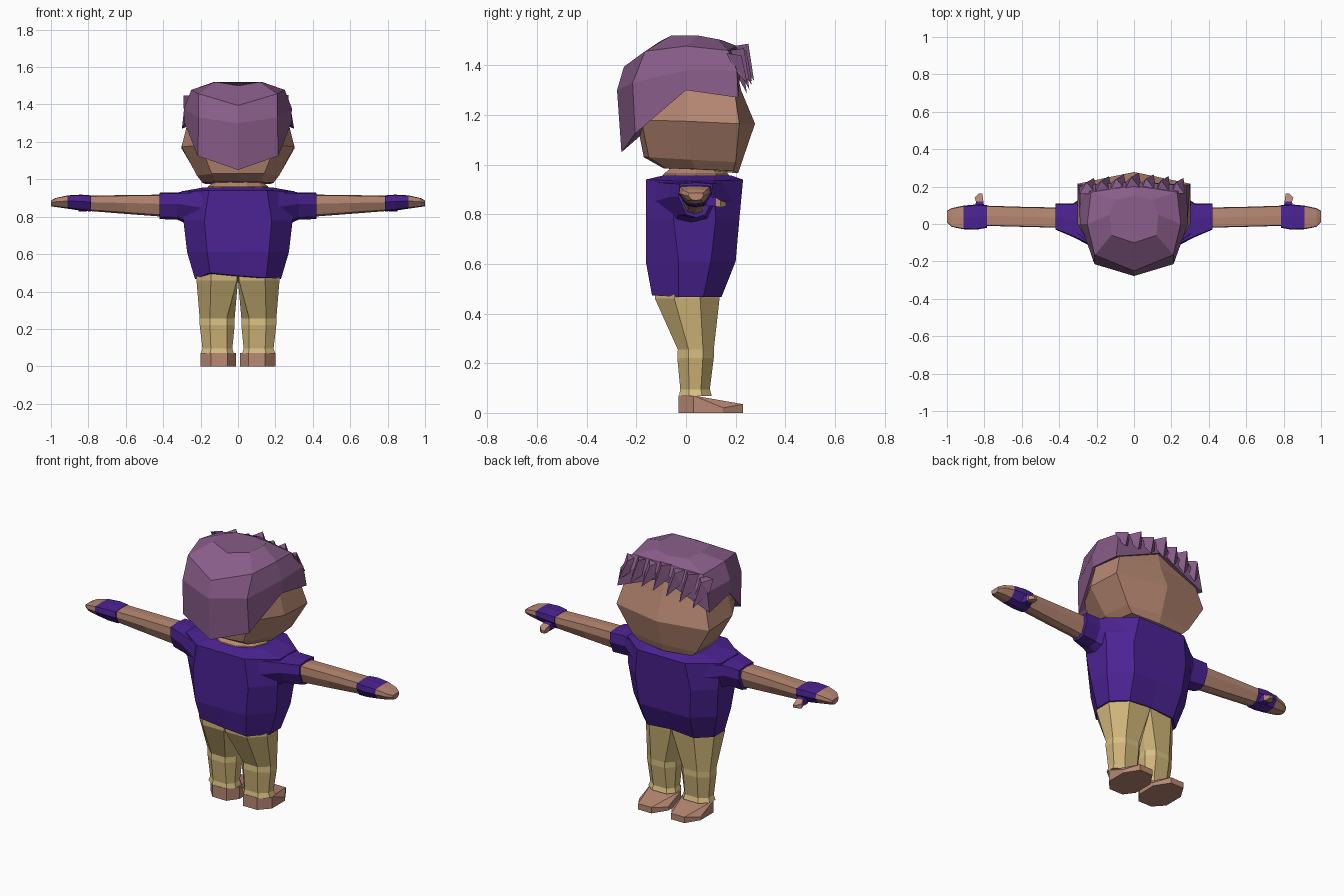
import bpy, bmesh, math


def material(name, r, g, b):
    m = bpy.data.materials.new(name)
    lin = [((c / 255 + 0.055) / 1.055) ** 2.4 for c in (r, g, b)]
    m.diffuse_color = (*lin, 1)
    return m


SKIN = material("skin", 184, 136, 115)
SHIRT = material("purple_cloth", 76, 35, 148)
HAIR = material("mauve_hair", 137, 93, 137)
TAN = material("tan_trousers", 206, 180, 120)
BAND = material("light_tan_band", 216, 192, 132)


def finish(name, bm, mats, mirror=False):
    bmesh.ops.recalc_face_normals(bm, faces=bm.faces[:])
    mesh = bpy.data.meshes.new(name)
    bm.to_mesh(mesh)
    bm.free()
    ob = bpy.data.objects.new(name, mesh)
    bpy.context.collection.objects.link(ob)
    for m in mats:
        mesh.materials.append(m)
    if mirror:
        ob.modifiers.new("mirror", 'MIRROR').use_mirror_merge = False
    return ob


def loft(name, rings, mats, strip=None, mirror=False, top=None):
    """Skin closed rings of points; strip gives a material index per band,
    top optionally splits the last cap into smaller faces."""
    bm = bmesh.new()
    vs = [[bm.verts.new(p) for p in r] for r in rings]
    n = len(rings[0])
    for i in range(len(rings) - 1):
        for j in range(n):
            k = (j + 1) % n
            f = bm.faces.new((vs[i][j], vs[i][k], vs[i + 1][k], vs[i + 1][j]))
            f.material_index = strip[i] if strip else 0
    bm.faces.new(vs[0][::-1]).material_index = strip[0] if strip else 0
    for face in top or [range(n)]:
        f = bm.faces.new([vs[-1][j] for j in face])
        f.material_index = strip[-1] if strip else 0
    return finish(name, bm, mats, mirror)


def both(half):
    """Complete a half ring whose first and last points lie on x = 0."""
    return half + [(-x, y, z) for x, y, z in half[-2:0:-1]]


# shirt: back corner, side pair and front corner at each height
def shirt_ring(z, xa, xm, yb, y1, y2, yf, dz=(0, 0, 0, 0, 0, 0)):
    p = [(0, yb), (xa, yb), (xm, y1), (xm, y2), (xa, yf), (0, yf)]
    return both([(x, y, z + d) for (x, y), d in zip(p, dz)])


# the hem is a little uneven from side to side at the back
hem = [(x, y, z - 0.09 * x if y < -0.1 else z) for x, y, z in
       shirt_ring(0.467, 0.15, 0.23, -0.137, -0.03, 0.07, 0.143,
                  (0.018, 0.02, 0, 0, 0, 0.012))]
loft("shirt", [
    hem,
    shirt_ring(0.61, 0.165, 0.272, -0.162, -0.03, 0.10, 0.20),
    shirt_ring(0.78, 0.18, 0.292, -0.162, -0.05, 0.12, 0.215),
    shirt_ring(0.935, 0.155, 0.305, -0.162, -0.05, 0.11, 0.23,
               (0.005, 0.005, 0, 0, 0.005, 0.005)),
    shirt_ring(0.957, 0.12, 0.18, -0.09, -0.02, 0.11, 0.18),
], [SHIRT])

# neck
loft("neck", [[(0.14 * r * math.cos(a), 0.04 + 0.12 * r * math.sin(a), z)
               for a in [math.tau * i / 10 for i in range(10)]]
              for z, r in ((0.94, 1.2), (0.962, 1.15), (0.985, 0.9), (1.02, 0.9))],
     [SKIN])

# head
loft("head", [
    both([(0, -0.09, 0.985), (0.12, -0.08, 0.985), (0.19, 0.04, 0.982),
          (0.175, 0.19, 0.975), (0, 0.21, 0.966)]),
    both([(0, -0.17, 1.03), (0.14, -0.15, 1.03), (0.22, 0.02, 1.02),
          (0.21, 0.20, 1.01), (0, 0.225, 1.01)]),
    both([(0, -0.20, 1.18), (0.20, -0.18, 1.18), (0.302, 0.0, 1.175),
          (0.302, 0.215, 1.165), (0, 0.278, 1.165)]),
    both([(0, -0.20, 1.34), (0.19, -0.17, 1.34), (0.262, 0.0, 1.33),
          (0.262, 0.195, 1.30), (0, 0.222, 1.30)]),
    both([(0, -0.12, 1.45), (0.12, -0.1, 1.45), (0.19, 0.0, 1.45),
          (0.19, 0.16, 1.44), (0, 0.19, 1.44)]),
], [SKIN])

# hair cap with a long panel at the back, turned in under its lower edge
loft("hair_cap", [
    both([(0, -0.18, 1.12), (0.17, -0.15, 1.18), (0.24, 0.0, 1.32),
          (0.24, 0.17, 1.30), (0, 0.19, 1.40)]),
    both([(0, -0.26, 1.05), (0.215, -0.205, 1.125), (0.285, 0.0, 1.30),
          (0.30, 0.21, 1.27), (0, 0.222, 1.395)]),
    both([(0, -0.278, 1.30), (0.21, -0.215, 1.33), (0.288, 0.0, 1.38),
          (0.282, 0.205, 1.38), (0, 0.225, 1.43)]),
    both([(0, -0.25, 1.395), (0.21, -0.165, 1.457), (0.25, 0.0, 1.478),
          (0.23, 0.17, 1.46), (0, 0.205, 1.478)]),
    both([(0, -0.10, 1.50), (0.12, -0.06, 1.52), (0.13, 0.05, 1.52),
          (0.10, 0.13, 1.505), (0, 0.15, 1.50)]),
], [HAIR])

# fringe: separate pointed tufts leaning out, larger towards one side
bm = bmesh.new()
for i in range(7):
    x = 0.235 - 0.08 * i
    w = 0.034 + 0.002 * i
    edge = abs(x) / 0.25
    y = 0.23 - 0.03 * edge
    top = 1.478 - 0.03 * edge
    drop = 0.12 + 0.007 * i
    root = [bm.verts.new(p) for p in (
        (x - w, y - 0.04, top), (x + w, y - 0.04, top),
        (x + w, y - 0.005, top - 0.07), (x - w, y - 0.005, top - 0.07))]
    ridge = bm.verts.new((x - 0.01, y + 0.022, top - 0.01 + 0.02 * (i % 2)))
    tip = bm.verts.new((x + 0.03, y + 0.045, top - drop))
    for f in ((0, 1, 4), (1, 5, 4), (1, 2, 5), (2, 3, 5), (3, 0, 4), (3, 4, 5),
              (3, 2, 1, 0)):
        v = root + [ridge, tip]
        bm.faces.new([v[k] for k in f])
finish("fringe", bm, [HAIR])


# arm sections run outward along x
def arm_ring(x, y0, y1, zb, zt):
    ym, h, c = (y0 + y1) / 2, zt - zb, 0.22 * (y1 - y0)
    a, m, b = zt - 0.04 * h, zb + 0.58 * h, zb + 0.08 * h
    d = 0.03 * (y1 - y0)
    return [(x, ym, zt), (x, y0 + d, a), (x, y0, m), (x, y0 + c, b),
            (x, ym, zb), (x, y1 - c, b), (x, y1, m), (x, y1 - d, a)]


loft("sleeve", [arm_ring(0.19, -0.14, 0.20, 0.72, 0.94),
                arm_ring(0.325, -0.07, 0.11, 0.785, 0.93),
                arm_ring(0.42, -0.03, 0.11, 0.787, 0.928)],
     [SHIRT], mirror=True)
loft("arm", [arm_ring(0.40, -0.02, 0.088, 0.80, 0.918),
             arm_ring(0.60, -0.015, 0.092, 0.815, 0.916),
             arm_ring(0.79, -0.01, 0.098, 0.83, 0.912)], [SKIN], mirror=True)
loft("hand", [arm_ring(0.785, -0.02, 0.102, 0.828, 0.914),
              arm_ring(0.84, -0.03, 0.105, 0.832, 0.918),
              arm_ring(0.912, -0.028, 0.098, 0.843, 0.914),
              arm_ring(0.975, -0.015, 0.085, 0.852, 0.90),
              arm_ring(1.0, 0.01, 0.07, 0.856, 0.887)],
     [SHIRT, SKIN], [0, 0, 1, 1], mirror=True)
# thumb
loft("thumb", [[(x - w, y, z - h), (x + w, y, z - h), (x + w, y, z + h),
                (x - w, y, z + h)]
               for x, y, z, w, h in ((0.825, 0.08, 0.855, 0.025, 0.02),
                                     (0.825, 0.12, 0.85, 0.02, 0.018),
                                     (0.83, 0.14, 0.842, 0.022, 0.014),
                                     (0.82, 0.162, 0.84, 0.01, 0.008))],
     [SHIRT, SKIN], [0, 1, 1], mirror=True)


# trouser leg with two lighter bands
def leg_ring(z, xi, xb, xc, xo, y0, y1):
    a, b = y0 + 0.3 * (y1 - y0), y0 + 0.7 * (y1 - y0)
    return [(xi, a, z), (xb, y0, z), (xc, y0, z), (xo, a, z),
            (xo, b, z), (xc, y1, z), (xb, y1, z), (xi, b, z)]


loft("trouser_leg", [
    leg_ring(0.53, 0.0, 0.0, 0.14, 0.215, -0.125, 0.14),
    leg_ring(0.46, 0.0, 0.005, 0.145, 0.222, -0.125, 0.135),
    leg_ring(0.255, 0.018, 0.06, 0.15, 0.205, -0.033, 0.112),
    leg_ring(0.222, 0.018, 0.06, 0.15, 0.205, -0.035, 0.112),
    leg_ring(0.095, 0.03, 0.06, 0.145, 0.19, -0.023, 0.096),
    leg_ring(0.068, 0.022, 0.055, 0.15, 0.2, -0.028, 0.104),
], [TAN, BAND], [0, 0, 1, 0, 1], mirror=True)

# shoe: octagonal sole, top sloping to the toe with dropped shoulders
outline = [(0.055, -0.03, 0.07), (0.145, -0.03, 0.07), (0.20, 0.03, 0.07),
           (0.20, 0.15, 0.02), (0.15, 0.23, 0.035), (0.065, 0.23, 0.035),
           (0.012, 0.15, 0.02), (0.012, 0.03, 0.07)]
loft("shoe", [[(x, y, 0) for x, y, z in outline], outline], [SKIN], mirror=True,
     top=[(0, 1, 2, 7), (2, 4, 5, 7), (2, 3, 4), (5, 6, 7)])
